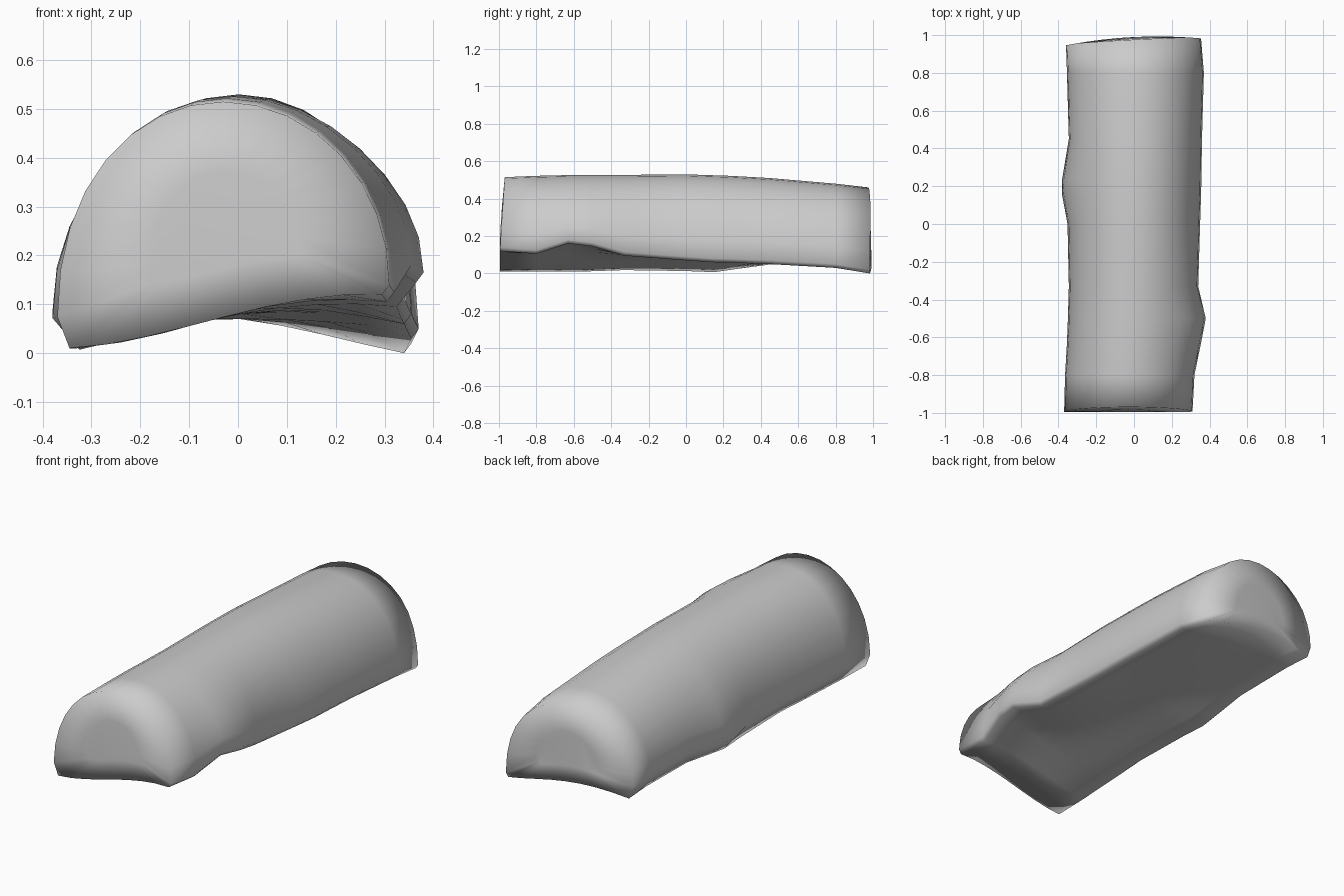
import bpy, bmesh, math

cube = bpy.data.objects.get("Cube")
if cube:
    bpy.data.objects.remove(cube, do_unlink=True)

# One plain grey for the whole piece
grey = bpy.data.materials.new("plain_grey")
grey.use_nodes = True
colour = (0.6, 0.6, 0.6, 1)
grey.diffuse_color = colour
grey.node_tree.nodes["Principled BSDF"].inputs["Base Color"].default_value = colour

# Stations: y, left edge x, right edge x, top z, left foot z, right foot z, hollow z,
# left knot, right knot
STATIONS = [
    (-.98, -.37, .31, .515, .01, .12, .075, 0, 0),
    (-.8, -.365, .32, .522, .01, .105, .08, 0, 0),
    (-.63, -.355, .33, .526, .01, .16, .1, 0, .025),
    (-.5, -.35, .34, .527, .012, .145, .09, 0, .04),
    (-.33, -.345, .337, .527, .018, .095, .08, 0, .003),
    (0, -.347, .35, .53, .013, .07, .08, .005, 0),
    (.15, -.35, .355, .525, .007, .06, .08, .03, 0),
    (.24, -.35, .357, .522, .02, .058, .08, .03, 0),
    (.45, -.345, .36, .51, .048, .05, .07, 0, 0),
    (.8, -.355, .37, .48, .06, .03, .07, 0, 0),
    (.98, -.36, .355, .46, .055, 0, .07, 0, 0),
]
ARCH, BASE = 16, 8


def section(y, xl, xr, top, zl, zr, hollow, knot_l, knot_r):
    """Rounded arch, swollen low down at the knots, over a shallow hollow."""
    pts = []
    cx, half = (xl + xr) / 2, (xr - xl) / 2
    for i in range(ARCH + 1):
        t = math.pi * i / ARCH
        c = math.cos(t)
        foot = (zr + .02) * (1 - i / ARCH) + (zl + .065) * i / ARCH
        swell = knot_r * max(c, 0) ** 4 - knot_l * max(-c, 0) ** 4
        pts.append((cx + half * c + swell, y, foot + (top - foot) * math.sin(t) ** .95))
    for i in range(BASE + 1):
        s = i / BASE
        x = xl + .025 + s * (xr + knot_r - xl - .04)
        line = zl + (zr - zl) * s * s * (3 - 2 * s)
        pts.append((x, y, line + (hollow - (zl + zr) / 2) * math.sin(math.pi * s)))
    return pts


def end_y(y, x, z):
    """Lean of the front face and slant of the back face."""
    if y < -.9:
        return -.995 + .075 * max(z - .1, 0) ** 1.2
    if y > .9:
        return .99 + .05 * x - .2 * x * x - .1 * max(z - .32, 0)
    return y


def bridge(a, b):
    n = len(a)
    for i in range(n):
        j = (i + 1) % n
        bm.faces.new((a[i], a[j], b[j], b[i]))


bm = bmesh.new()
rings = []
for st in STATIONS:
    rings.append([bm.verts.new((x, end_y(y, x, z), z)) for x, y, z in section(*st)])
for a, b in zip(rings, rings[1:]):
    bridge(a, b)

# Gently domed ends, blending softly into the sides
for ring, out in ((rings[0], -.005), (rings[-1], .007)):
    mid = sum((v.co for v in ring), ring[0].co * 0) / len(ring)
    inner = []
    for v in ring:
        co = mid.lerp(v.co, .45)
        co.y += out
        inner.append(bm.verts.new(co))
    bridge(ring, inner)
    bm.faces.new(inner)

bmesh.ops.recalc_face_normals(bm, faces=bm.faces)
for f in bm.faces:
    f.smooth = True

mesh = bpy.data.meshes.new("half_log")
bm.to_mesh(mesh)
bm.free()
mesh.materials.append(grey)
log = bpy.data.objects.new("half_log", mesh)
bpy.context.collection.objects.link(log)
